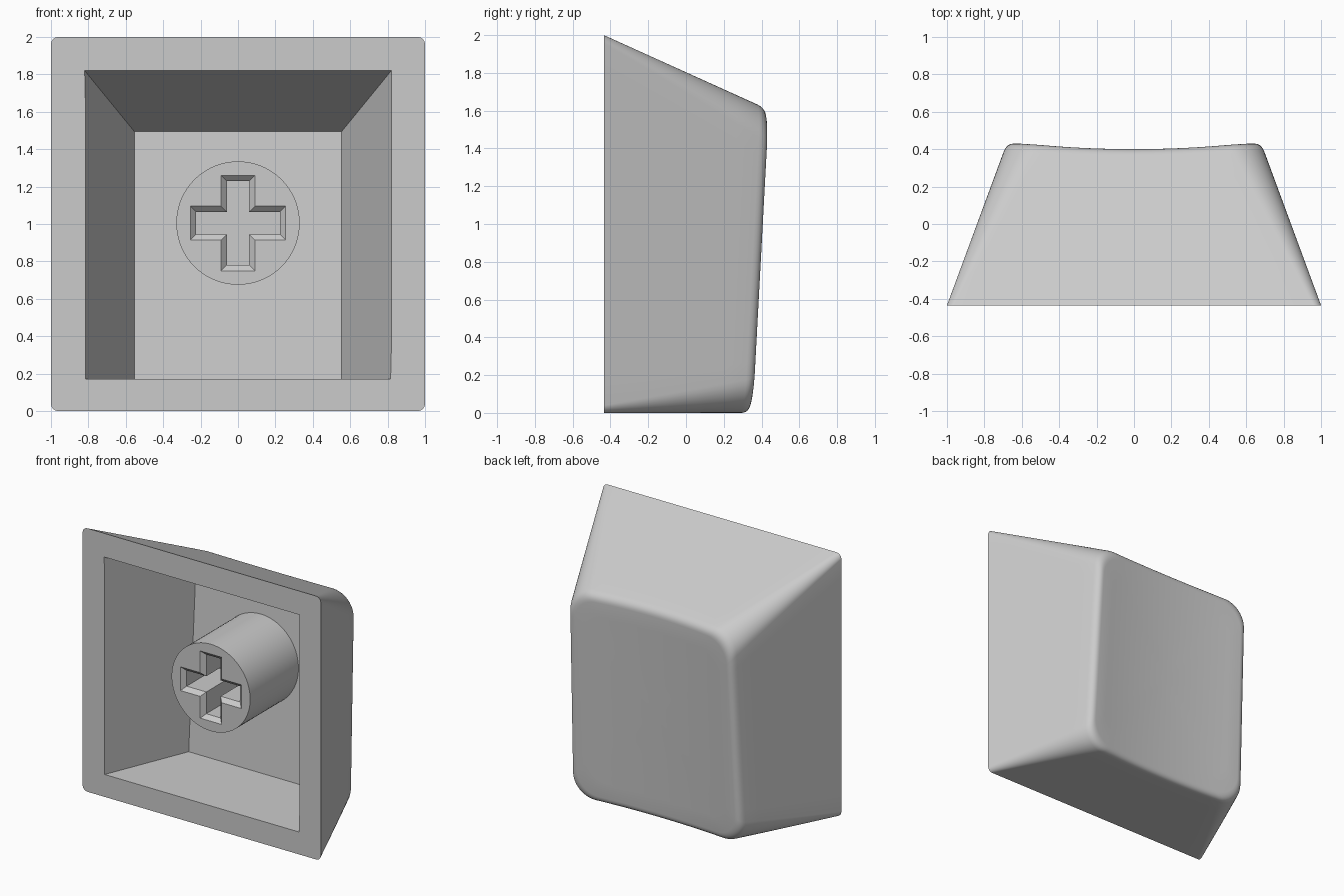
import bpy
import bmesh
import math
from mathutils import Vector

FRONT = -0.435       # y of the open rim
SIDE_TAPER = 0.369   # inward lean of the side walls
TOP_TAPER = 0.452    # inward lean of the top wall

if "Cube" in bpy.data.objects:
    bpy.data.objects.remove(bpy.data.objects["Cube"], do_unlink=True)

plastic = bpy.data.materials.new("grey_plastic")
plastic.use_nodes = True
plastic.diffuse_color = (0.6, 0.6, 0.6, 1)
plastic.node_tree.nodes["Principled BSDF"].inputs["Base Color"].default_value = (0.6, 0.6, 0.6, 1)


def make_object(name, bm):
    bmesh.ops.recalc_face_normals(bm, faces=bm.faces)
    mesh = bpy.data.meshes.new(name)
    bm.to_mesh(mesh)
    bm.free()
    mesh.materials.append(plastic)
    obj = bpy.data.objects.new(name, mesh)
    bpy.context.collection.objects.link(obj)
    return obj


def select(obj):
    bpy.ops.object.select_all(action="DESELECT")
    obj.select_set(True)
    bpy.context.view_layer.objects.active = obj


def cut(obj, cutter):
    select(obj)
    mod = obj.modifiers.new("cut", "BOOLEAN")
    mod.operation = "DIFFERENCE"
    mod.solver = "EXACT"
    mod.object = cutter
    bpy.ops.object.modifier_apply(modifier=mod.name)
    bpy.data.objects.remove(cutter, do_unlink=True)


def loft(name, rings, tip=None):
    """Skin closed rings of points; the last ring closes on a face or a tip."""
    bm = bmesh.new()
    loops = [[bm.verts.new(p) for p in ring] for ring in rings]
    n = len(loops[0])
    for a, b in zip(loops, loops[1:]):
        for i in range(n):
            j = (i + 1) % n
            bm.faces.new((a[i], a[j], b[j], b[i]))
    bm.faces.new(loops[0])
    if tip is None:
        bm.faces.new(loops[-1])
    else:
        centre = bm.verts.new(tip)
        for i in range(n):
            bm.faces.new((loops[-1][i], loops[-1][(i + 1) % n], centre))
    return make_object(name, bm)


# Keycap outer body: tapered rounded block with a scooped back face
def dish(x, z):
    return 0.312 + 0.056 * z + 0.04 * (x / 0.66) ** 2


def rounded_rect(hw, height, r, arc=10, side=14):
    corners = [(hw - r, height - r), (r - hw, height - r), (r - hw, r), (hw - r, r)]
    pts = []
    for k, (cx, cz) in enumerate(corners):
        for s in range(arc + 1):
            a = math.pi / 2 * (k + s / arc)
            pts.append((cx + r * math.cos(a), cz + r * math.sin(a)))
        nx, nz = corners[(k + 1) % 4]
        a = math.pi / 2 * (k + 1)
        for s in range(1, side):
            f = s / side
            pts.append((cx + (nx - cx) * f + r * math.cos(a), cz + (nz - cz) * f + r * math.sin(a)))
    return pts


def wall_ring(t):
    hw, height = 1 - 0.32 * t, 2 - 0.395 * t
    ring = []
    for x, z in rounded_rect(hw, height, 0.04 + 0.14 * t):
        y = FRONT + t * (dish(x, z) - FRONT)
        depth = y - FRONT
        ring.append(Vector((x * (1 - SIDE_TAPER * depth) / hw, y, z * (2 - TOP_TAPER * depth) / height)))
    return ring


def dish_ring(scale):
    ring = []
    for p in wall_ring(1):
        x, z = p.x * scale, 0.8 + (p.z - 0.8) * scale
        ring.append(Vector((x, dish(x, z), z)))
    return ring


rings = [wall_ring(t) for t in (0, 0.2, 0.4, 0.6, 0.8)]
# Soft edge between the walls and the scoop
start, corner, end = wall_ring(0.94), wall_ring(1), dish_ring(0.94)
for k in range(7):
    f = k / 6
    rings.append([a * (1 - f) ** 2 + b * 2 * f * (1 - f) + c * f * f
                  for a, b, c in zip(start, corner, end)])
rings += [dish_ring(s) for s in (0.8, 0.6, 0.4, 0.2)]
shell = loft("keycap_shell", rings, (0, dish(0, 0.8), 0.8))


# Hollow inside: tapered pocket with a tilted floor
def pocket_ring(depth_at):
    ring = []
    for side, z_top in ((1, True), (-1, True), (-1, False), (1, False)):
        depth = depth_at(1.5 if z_top else 0.17)
        x = 0.82 - SIDE_TAPER * depth_at(1.5)
        z = 1.82 - TOP_TAPER * depth if z_top else 0.17
        ring.append((side * x, FRONT + depth, z))
    return ring


cut(shell, loft("pocket_cutter", [pocket_ring(lambda z: -0.1),
                                  pocket_ring(lambda z: 0.625 + 0.063 * z)]))

# Stem: round post rooted in the floor
STEM_FRONT, STEM_Z = -0.325, 1.005


def circle(y, r=0.33, n=72):
    return [(r * math.cos(math.tau * i / n), y, STEM_Z + r * math.sin(math.tau * i / n)) for i in range(n)]


stem = loft("stem", [circle(STEM_FRONT), circle(0.29)])


# Cross socket with a chamfered mouth
def cross(y, inset):
    a, b = 0.255 - inset, 0.09 - inset
    quarter = [(a, -b), (a, b), (b, b)]
    pts = []
    for k in range(4):
        c, s = round(math.cos(k * math.pi / 2)), round(math.sin(k * math.pi / 2))
        pts += [(c * x - s * z, y, STEM_Z + s * x + c * z) for x, z in quarter]
    return pts


cut(stem, loft("socket_cutter", [cross(STEM_FRONT - 0.03, -0.03),
                                 cross(STEM_FRONT + 0.03, 0.03),
                                 cross(0.07, 0.03)]))

for obj in (shell, stem):
    select(obj)
    bpy.ops.object.shade_smooth_by_angle(angle=math.radians(30))
